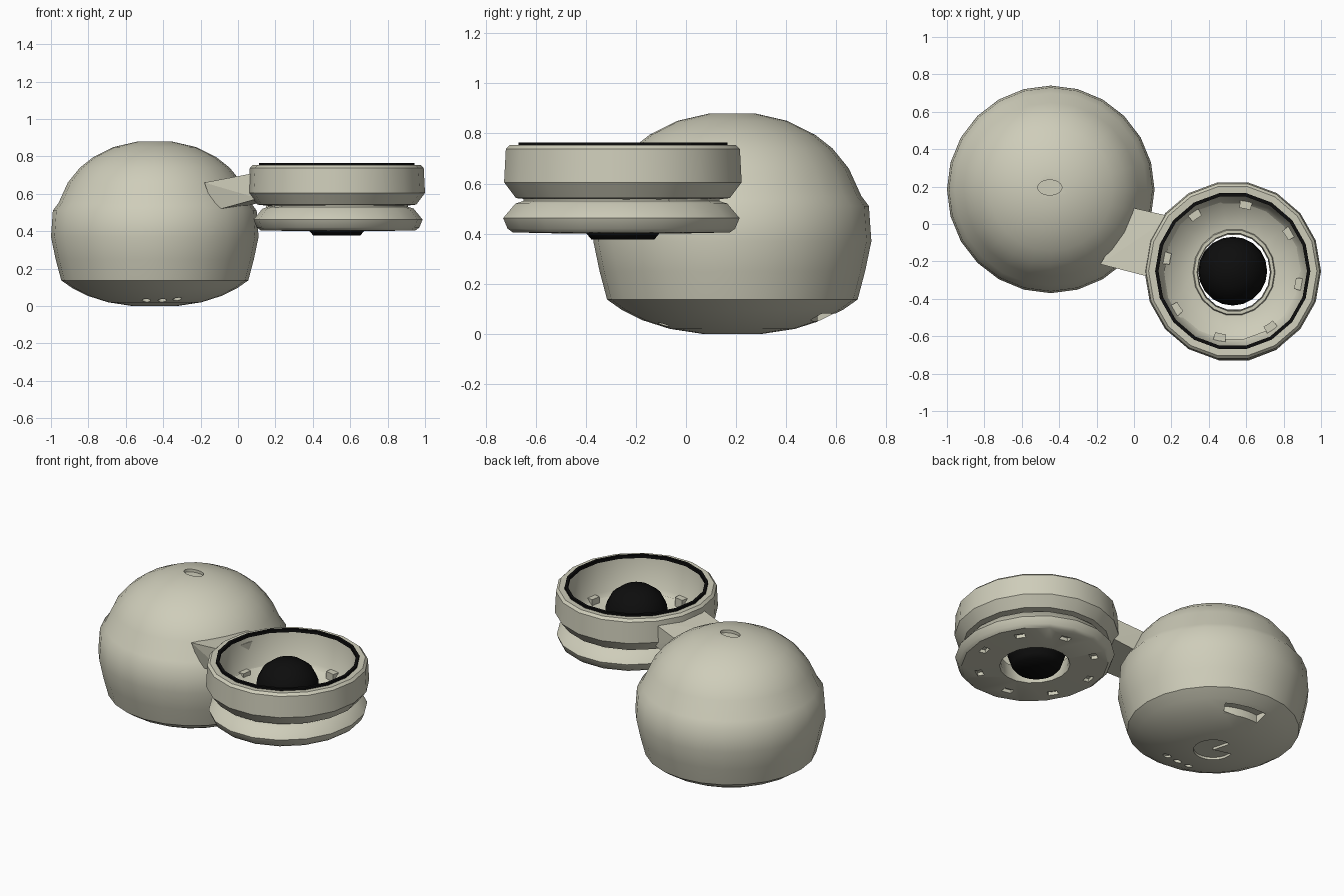
import bpy, bmesh, math
from mathutils import Matrix, Vector

if "Cube" in bpy.data.objects:
    bpy.data.objects.remove(bpy.data.objects["Cube"], do_unlink=True)


def material(name, color):
    m = bpy.data.materials.new(name)
    m.use_nodes = True
    m.diffuse_color = (*color, 1)
    m.node_tree.nodes["Principled BSDF"].inputs["Base Color"].default_value = (*color, 1)
    return m


BEIGE = material("warm beige", (0.62, 0.61, 0.49))
BLACK = material("black", (0.004, 0.004, 0.004))
BODY = Vector((-0.445, 0.185, 0))
DISH = Vector((0.528, -0.252, 0))


def add_object(name, bm, mat):
    bmesh.ops.recalc_face_normals(bm, faces=bm.faces)
    mesh = bpy.data.meshes.new(name)
    bm.to_mesh(mesh)
    bm.free()
    mesh.materials.append(mat)
    ob = bpy.data.objects.new(name, mesh)
    bpy.context.collection.objects.link(ob)
    return ob


def smooth(ob, degrees=35):
    bpy.ops.object.select_all(action="DESELECT")
    ob.select_set(True)
    bpy.context.view_layer.objects.active = ob
    bpy.ops.object.shade_smooth_by_angle(angle=math.radians(degrees))


def lathe(name, profile, centre, sides, mat, closed=False, stretch=1.0):
    """Revolve (radius, height) points; closed joins last to first, else the ends are capped."""
    bm = bmesh.new()
    rings = []
    for r, z in profile:
        ring = []
        for i in range(sides):
            a = math.tau * i / sides
            ring.append(bm.verts.new(centre + Vector((r * math.cos(a), r * stretch * math.sin(a), z))))
        rings.append(ring)
    pairs = list(zip(rings, rings[1:]))
    if closed:
        pairs.append((rings[-1], rings[0]))
    else:
        bm.faces.new(rings[0])
        bm.faces.new(rings[-1])
    for low, high in pairs:
        for i in range(sides):
            j = (i + 1) % sides
            bm.faces.new((low[i], low[j], high[j], high[i]))
    return add_object(name, bm, mat)


def prism(name, outline, z0, z1, mat):
    """Extrude a flat outline between two heights."""
    bm = bmesh.new()
    face = bm.faces.new([bm.verts.new((x, y, z0)) for x, y in outline])
    new = bmesh.ops.extrude_face_region(bm, geom=[face])["geom"]
    bmesh.ops.translate(bm, vec=(0, 0, z1 - z0), verts=[v for v in new if isinstance(v, bmesh.types.BMVert)])
    return add_object(name, bm, mat)


def arc(centre, r, start, end, n, squash=1.0):
    angles = [math.radians(start + (end - start) * i / (n - 1)) for i in range(n)]
    return [(centre.x + r * math.cos(a), centre.y + r * squash * math.sin(a)) for a in angles]


def cut(ob, cutters):
    """Carve the cutters out of the object, then remove them."""
    for c in cutters:
        c.hide_render = True
        mod = ob.modifiers.new("cut", "BOOLEAN")
        mod.operation, mod.solver, mod.object = "DIFFERENCE", "EXACT", c
    bpy.context.view_layer.update()
    graph = bpy.context.evaluated_depsgraph_get()
    mesh = bpy.data.meshes.new_from_object(ob.evaluated_get(graph))
    ob.modifiers.clear()
    ob.data = mesh
    for c in cutters:
        bpy.data.objects.remove(c, do_unlink=True)


# Domed body with a rounded underside
body = lathe("body", [(0.12, 0), (0.25, 0.02), (0.36, 0.055), (0.44, 0.095), (0.50, 0.137),
                      (0.53, 0.25), (0.555, 0.37), (0.545, 0.51), (0.515, 0.55), (0.465, 0.66),
                      (0.40, 0.74), (0.33, 0.795), (0.22, 0.85), (0.09, 0.88)], BODY, 24, BEIGE)

# Recesses: crown hollow, underside slot, notched disc and three dots
crown = BODY + Vector((-0.005, 0.01, 0))
cutters = [prism("crown_cutter", arc(crown, 0.065, 0, 345, 24, 0.62), 0.862, 1.0, BEIGE)]
slot = arc(BODY, 0.41, 60, 98, 7) + arc(BODY, 0.34, 98, 60, 7)
cutters.append(prism("slot_cutter", slot, -0.1, 0.10, BEIGE))
notched = arc(BODY, 0.115, 165, 465, 22) + [(BODY.x, BODY.y)]
cutters.append(prism("disc_cutter", notched, -0.1, 0.015, BEIGE))
for x in (-0.49, -0.405, -0.325):
    dot = Vector((x, -0.09, 0))
    cutters.append(prism("dot_cutter", arc(dot, 0.024, 0, 330, 12), -0.1, 0.052, BEIGE))
cut(body, cutters)
smooth(body)

# Upper ring of the dish
smooth(lathe("upper_ring", [(0.405, 0.75), (0.45, 0.753), (0.465, 0.738), (0.472, 0.605),
                            (0.425, 0.542), (0.36, 0.535), (0.38, 0.56)],
             DISH, 18, BEIGE, closed=True, stretch=1.02))

# Lower flared plate with a central hole and concave floor
plate = lathe("lower_plate", [(0.375, 0.555), (0.375, 0.53), (0.405, 0.52), (0.452, 0.462),
                              (0.435, 0.42), (0.415, 0.405), (0.20, 0.40), (0.192, 0.42),
                              (0.198, 0.49), (0.215, 0.49), (0.22, 0.475), (0.30, 0.49)],
              DISH + Vector((0.007, -0.006, 0)), 18, BEIGE, closed=True, stretch=1.06)


def slot_ring(name, radius, z0, z1):
    """Eight evenly spaced small blocks around the dish."""
    blocks = []
    for i in range(8):
        a = 34 + 45 * i
        outline = arc(DISH, radius + 0.02, a - 5, a + 5, 3) + arc(DISH, radius - 0.02, a + 5, a - 5, 3)
        blocks.append(prism(name, outline, z0, z1, BEIGE))
    return blocks


cut(plate, slot_ring("plate_slot_cutter", 0.345, 0.3, 0.425))
smooth(plate)
slot_ring("floor_tab", 0.36, 0.50, 0.56)

# Black seal on the rim and black ball in the centre
lathe("rim_seal", [(0.397, 0.745), (0.415, 0.745), (0.415, 0.764), (0.397, 0.764)],
      DISH, 18, BLACK, closed=True, stretch=1.02)
smooth(lathe("centre_ball", [(0.125, 0.376), (0.145, 0.40), (0.172, 0.48), (0.184, 0.56),
                             (0.178, 0.63), (0.145, 0.695), (0.085, 0.74), (0.02, 0.755)],
             DISH, 20, BLACK), 60)

# Wedge-shaped arm between body and dish
bm = bmesh.new()
for corner in ((-0.18, -0.215, 0.66), (-0.125, -0.2, 0.51), (0.11, -0.29, 0.715), (0.11, -0.29, 0.575),
               (0, 0.085, 0.67), (0.03, 0.075, 0.53), (0.2, 0.04, 0.715), (0.2, 0.04, 0.575)):
    bm.verts.new(corner)
bmesh.ops.convex_hull(bm, input=bm.verts)
add_object("arm", bm, BEIGE)
